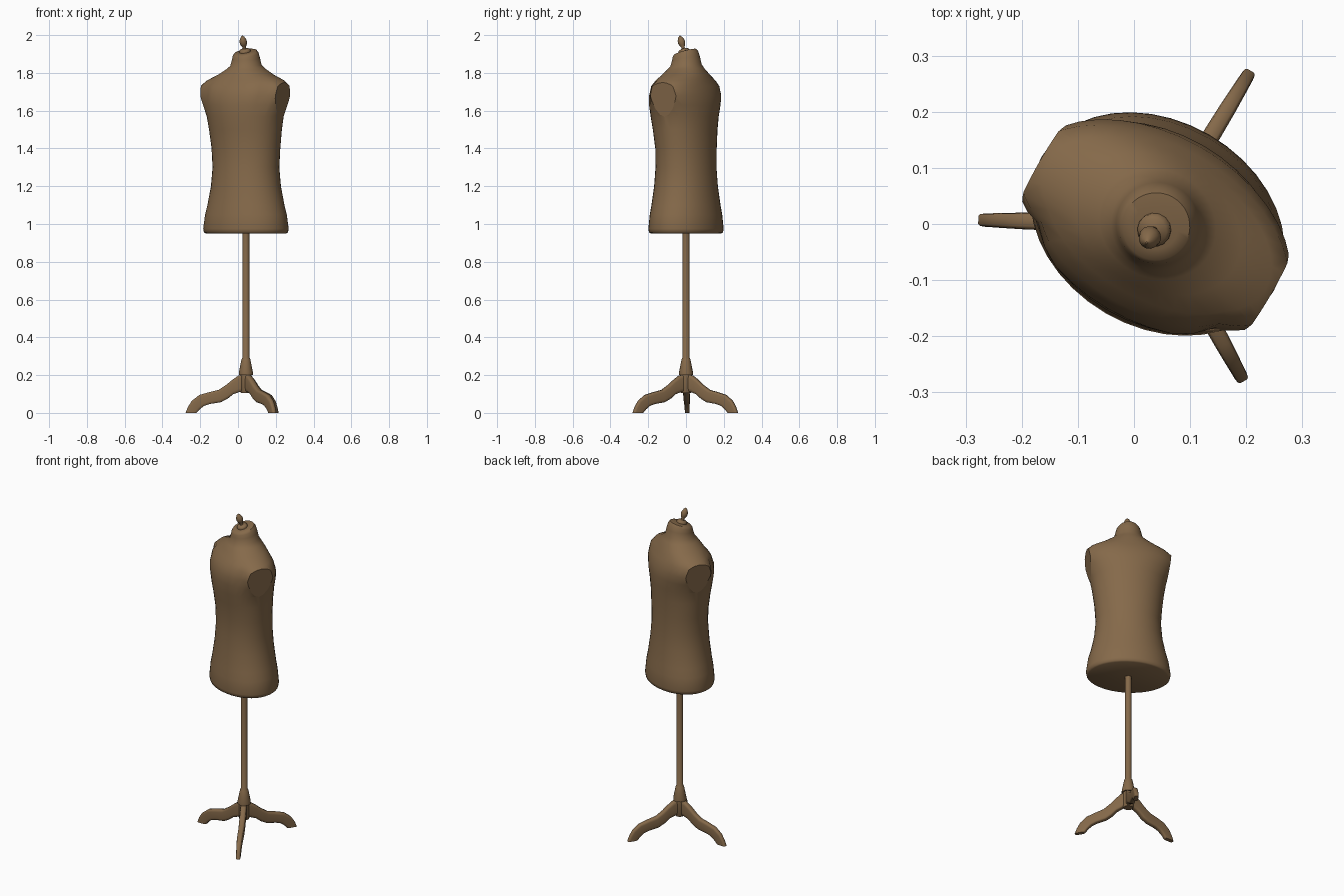
import bpy, bmesh, math
from mathutils import Matrix, Vector

if "Cube" in bpy.data.objects:
    bpy.data.objects.remove(bpy.data.objects["Cube"])

brown = bpy.data.materials.new("brown")
brown.diffuse_color = (0.235, 0.142, 0.068, 1)
brown.use_nodes = True
brown.node_tree.nodes["Principled BSDF"].inputs["Base Color"].default_value = brown.diffuse_color

AXIS = Matrix.Translation((0.042, 0, 0))
TURN = AXIS @ Matrix.Rotation(math.radians(-30), 4, 'Z')   # torso is turned on its pole


def finish(name, bm, matrix, angle):
    bmesh.ops.transform(bm, matrix=matrix, verts=bm.verts)
    bmesh.ops.recalc_face_normals(bm, faces=bm.faces)
    me = bpy.data.meshes.new(name)
    bm.to_mesh(me)
    bm.free()
    me.materials.append(brown)
    ob = bpy.data.objects.new(name, me)
    bpy.context.collection.objects.link(ob)
    bpy.ops.object.select_all(action='DESELECT')
    ob.select_set(True)
    bpy.context.view_layer.objects.active = ob
    bpy.ops.object.shade_smooth_by_angle(angle=math.radians(angle))
    return ob


def loft(rings):
    """Skin a list of closed point rings and cap both ends."""
    bm = bmesh.new()
    loops = [[bm.verts.new(p) for p in ring] for ring in rings]
    n = len(loops[0])
    for lo, hi in zip(loops, loops[1:]):
        for i in range(n):
            j = (i + 1) % n
            bm.faces.new((lo[i], lo[j], hi[j], hi[i]))
    bm.faces.new(loops[0][::-1])
    bm.faces.new(loops[-1])
    return bm


def oval(z, a, b, off=0.0, tilt=0.0, n=40):
    pts = []
    for i in range(n):
        t = 2 * math.pi * i / n
        v = b * math.sin(t)
        pts.append(Vector((a * math.cos(t), v + off, z + tilt * v)))
    return pts


def turned(profile, n=16):
    return loft([oval(z, r, r, n=n) for r, z in profile])


# Torso: height, half width, half depth, depth offset, tilt
body = [
    (0.950, .226, .172, 0, 0), (0.956, .235, .181, 0, 0), (0.975, .239, .184, 0, 0),
    (1.05, .228, .178, 0, 0), (1.10, .214, .171, 0, 0), (1.20, .193, .160, 0, 0),
    (1.30, .184, .153, 0, 0), (1.40, .191, .152, 0, 0), (1.50, .203, .159, -.005, 0),
    (1.57, .215, .167, -.008, 0), (1.63, .240, .170, -.008, 0), (1.68, .262, .166, -.009, 0),
    (1.73, .260, .149, -.008, 0), (1.76, .225, .130, -.004, 0), (1.79, .158, .115, 0, 0),
    (1.82, .107, .096, 0, .03), (1.84, .083, .083, 0, .08), (1.875, .074, .074, 0, .15),
    (1.898, .068, .068, -.003, .25), (1.910, .060, .060, -.005, .3), (1.913, .040, .040, -.006, .3),
]
bm = loft([oval(*r) for r in body])
# Hollow between chest and the forward-rolled shoulders
for v in bm.verts:
    if v.co.y < 0 and v.co.z > 1.55:
        du, dz = (abs(v.co.x) - .185) / .03, (v.co.z - 1.69) / .06
        v.co.y += .022 * math.exp(-du * du - dz * dz)
# Flat armholes: slice only the shoulder ends with leaning planes
for side in (1, -1):
    faces = [f for f in bm.faces if min(v.co.z for v in f.verts) > 1.49
             and side * f.calc_center_median().x > 0]
    geom = list({v for f in faces for v in f.verts}) + list({e for f in faces for e in f.edges}) + faces
    res = bmesh.ops.bisect_plane(
        bm, geom=geom, dist=1e-5, plane_co=(side * 0.229, 0, 1.68),
        plane_no=(side, 0, -0.13), clear_outer=True)
    rim = [e for e in res['geom_cut'] if isinstance(e, bmesh.types.BMEdge)]
    bmesh.ops.holes_fill(bm, edges=rim, sides=0)
    for e in rim:
        e.smooth = False
finish("torso", bm, TURN, 50)

# Finial on the slanted neck cap
bm = turned([(.030, -.008), (.030, .004), (.024, .010), (.010, .014), (.009, .022), (.016, .034),
             (.020, .048), (.018, .062), (.011, .077), (.002, .086)], 14)
finish("neck_finial", bm, TURN @ Matrix.Translation((0, -.012, 1.915))
       @ Matrix.Rotation(math.radians(18), 4, 'X'), 45)

# Pole with flared collar, and hub below it
finish("pole", turned([(.037, .20), (.037, .215), (.030, .25), (.023, .285), (.0185, .292), (.0185, .96)]), AXIS, 35)
finish("hub", turned([(.026, .105), (.029, .110), (.029, .201)]), AXIS, 35)

# Curved tripod legs: upper point (r, z), lower point (r, z), width
leg = [
    (.015, .204, .015, .112, .034), (.040, .198, .035, .110, .034), (.070, .177, .068, .098, .034),
    (.105, .148, .098, .074, .034), (.145, .122, .133, .056, .033), (.195, .110, .190, .047, .032),
    (.247, .095, .221, .037, .030), (.287, .064, .243, .020, .027), (.308, .030, .256, .006, .025),
    (.320, .000, .262, .000, .024),
]


def leg_section(r1, z1, r0, z0, w, n=12):
    up, low = Vector((r1, 0, z1)), Vector((r0, 0, z0))
    mid, half = (up + low) / 2, (up - low) / 2
    pts = []
    for i in range(n):
        t = 2 * math.pi * (i + .5) / n
        c, s = math.cos(t), math.sin(t)
        # rounded-box section
        x = math.copysign(abs(c) ** .4, c)
        y = math.copysign(abs(s) ** .4, s)
        pts.append(mid + half * y + Vector((0, w / 2 * x, 0)))
    return pts


for k in range(3):
    finish(f"leg_{k + 1}", loft([leg_section(*s) for s in leg]),
           AXIS @ Matrix.Rotation(math.radians(58.7 + 120 * k), 4, 'Z'), 50)
